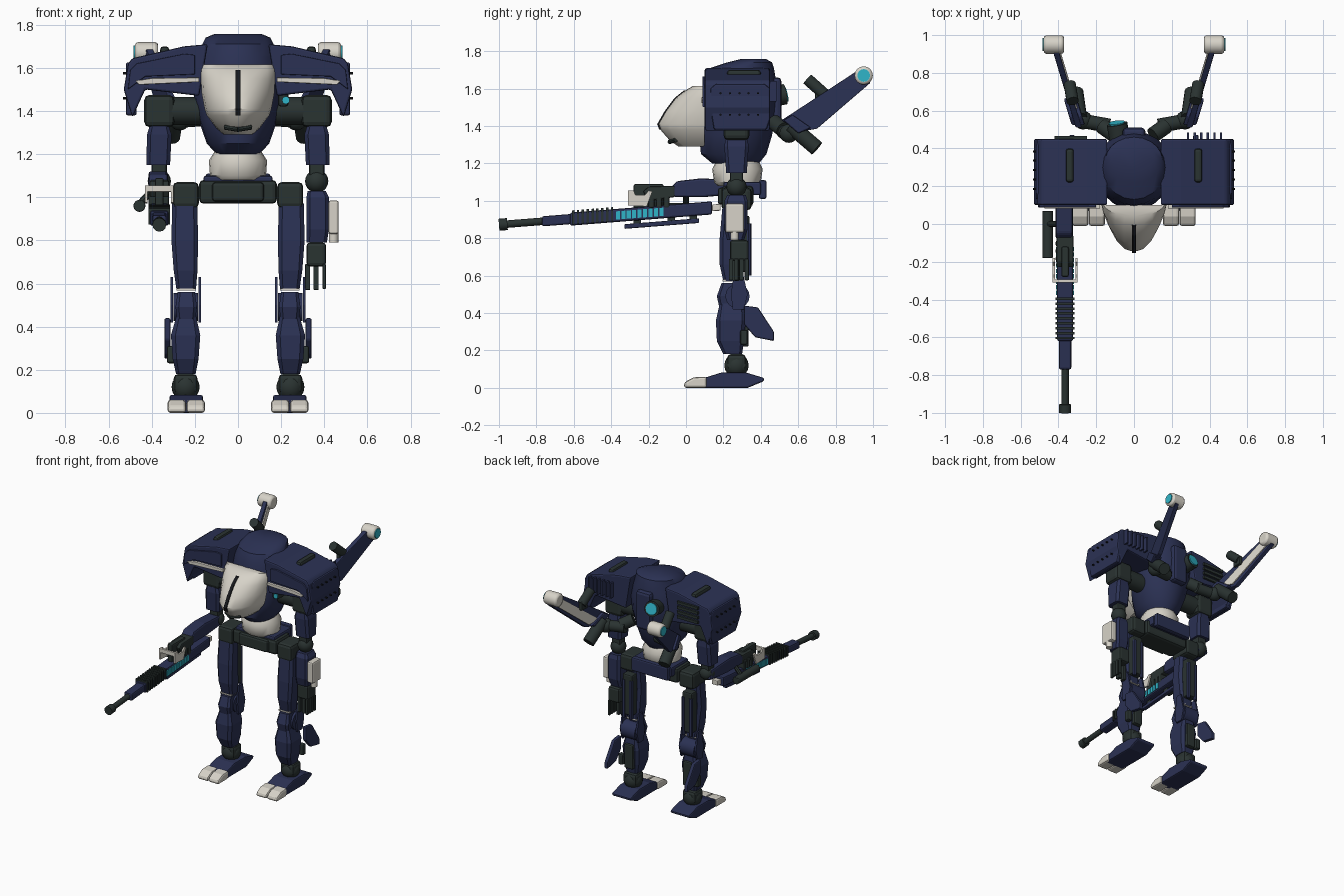
import bpy, bmesh, math
from mathutils import Vector, Matrix


def colour(name, r, g, b):
    m = bpy.data.materials.new(name)
    m.diffuse_color = (r, g, b, 1)
    return m


NAVY = colour("navy", 0.024, 0.031, 0.088)
WHITE = colour("off white", 0.68, 0.65, 0.58)
DARK = colour("dark green grey", 0.023, 0.033, 0.031)
CYAN = colour("cyan", 0.03, 0.46, 0.58)
BLACK = colour("black", 0.008, 0.009, 0.011)


def finish(name, bm, mat, bevel=0.0, smooth=False):
    bmesh.ops.recalc_face_normals(bm, faces=bm.faces)
    me = bpy.data.meshes.new(name)
    bm.to_mesh(me)
    bm.free()
    me.materials.append(mat)
    ob = bpy.data.objects.new(name, me)
    bpy.context.collection.objects.link(ob)
    if smooth:
        bpy.context.view_layer.objects.active = ob
        ob.select_set(True)
        bpy.ops.object.shade_smooth_by_angle(angle=math.radians(38))
        ob.select_set(False)
    if bevel:
        b = ob.modifiers.new("bevel", 'BEVEL')
        b.width, b.segments, b.limit_method = bevel, 2, 'ANGLE'
    return ob


def loft(name, rings, mat, bevel=0.0, smooth=False):
    """Skin a list of closed rings and cap both ends."""
    bm = bmesh.new()
    vs = [[bm.verts.new(p) for p in r] for r in rings]
    n = len(vs[0])
    for a, b in zip(vs, vs[1:]):
        for i in range(n):
            bm.faces.new((a[i], a[(i + 1) % n], b[(i + 1) % n], b[i]))
    bm.faces.new(vs[0])
    bm.faces.new(vs[-1])
    return finish(name, bm, mat, bevel, smooth)


def box(name, x0, x1, y0, y1, z0, z1, mat, bevel=0.01):
    def ring(z):
        return [(x0, y0, z), (x1, y0, z), (x1, y1, z), (x0, y1, z)]
    return loft(name, [ring(z0), ring(z1)], mat, bevel)


def side_prism(name, pts, x0, x1, mat, bevel=0.008):
    """Extrude a (y, z) outline along x."""
    return loft(name, [[(x, y, z) for y, z in pts] for x in (x0, x1)], mat, bevel)


def front_prism(name, pts, y0, y1, mat, bevel=0.01):
    """Extrude an (x, z) outline along y."""
    return loft(name, [[(x, y, z) for x, z in pts] for y in (y0, y1)], mat, bevel)


def rod(name, a, b, r, mat, r2=None, n=16, bevel=0.0):
    a, b = Vector(a), Vector(b)
    d = b - a
    bm = bmesh.new()
    m = Matrix.Translation((a + b) / 2) @ d.to_track_quat('Z', 'Y').to_matrix().to_4x4()
    bmesh.ops.create_cone(bm, cap_ends=True, segments=n, radius1=r,
                          radius2=r if r2 is None else r2, depth=d.length, matrix=m)
    return finish(name, bm, mat, bevel, True)


def ball(name, c, r, mat):
    bm = bmesh.new()
    bmesh.ops.create_uvsphere(bm, u_segments=16, v_segments=10, radius=r,
                              matrix=Matrix.Translation(c))
    return finish(name, bm, mat, 0, True)


def tapered(name, sections, mat, cut=0.3, bevel=0.0):
    """Limb with chamfered corners from (z, x centre, half width, y0, y1)."""
    rings = []
    for z, xc, w, y0, y1 in sections:
        c = cut * w
        rings.append([(xc - w, y0 + c, z), (xc - w + c, y0, z), (xc + w - c, y0, z), (xc + w, y0 + c, z),
                      (xc + w, y1 - c, z), (xc + w - c, y1, z), (xc - w + c, y1, z), (xc - w, y1 - c, z)])
    return loft(name, rings, mat, bevel)


def oval(z, w, y0, y1, n=20):
    return [(w * math.cos(2 * math.pi * i / n),
             (y0 + y1) / 2 + (y1 - y0) / 2 * math.sin(2 * math.pi * i / n), z) for i in range(n)]


# torso and waist
loft("torso", [oval(*s) for s in (
    (1.20, .10, .14, .39), (1.25, .145, .08, .43), (1.35, .18, .07, .46), (1.46, .205, .08, .48),
    (1.56, .205, .09, .49), (1.65, .185, .10, .48), (1.71, .165, .13, .47), (1.74, .15, .22, .46),
    (1.757, .11, .29, .43))], NAVY, smooth=True)
loft("waist", [oval(*s) for s in ((1.08, .11, .17, .38), (1.10, .13, .15, .40), (1.17, .135, .14, .41),
                                  (1.21, .11, .16, .39))], WHITE, smooth=True)
box("torso_spine", -.06, .06, .44, .51, 1.38, 1.66, NAVY, .02)

# pointed visor with dark central slit
VIS = [(1.29, .065, -.04), (1.32, .10, -.085), (1.38, .145, -.137), (1.41, .155, -.148), (1.48, .168, -.108),
       (1.55, .172, -.055), (1.59, .170, -.005), (1.615, .160, .04)]
loft("visor", [[(w * math.sin(a), .10 - (.10 - f) * math.cos(a) ** 1.25, z)
                for a in [math.radians(-89.9 + 17.98 * i) for i in range(11)]] for z, w, f in VIS],
     WHITE, smooth=True)
slit = VIS[2:-1]
side_prism("visor_slit", [(f - .006, z) for z, w, f in slit] + [(f + .03, z) for z, w, f in slit[::-1]],
           -.011, .011, BLACK, 0)
for s in (-1, 1):
    rod("visor_grille", (0, -.088, 1.315), (s * .06, -.055, 1.325), .012, DARK, n=8)

# pelvis
box("pelvis_bar", -.18, .18, .19, .36, .97, 1.08, DARK, .02)
box("pelvis_upper", -.16, .16, .20, .40, 1.03, 1.10, NAVY)
box("pelvis_rear_plate", -.15, .15, .39, .43, 1.01, 1.11, NAVY)
box("pelvis_front_block", -.12, .12, .17, .21, .98, 1.07, DARK, .015)

# rear nozzle and sensor beside the visor
rod("rear_nozzle", (-.07, .42, 1.55), (-.09, .53, 1.57), .055, DARK)
rod("rear_nozzle_glow", (-.09, .53, 1.57), (-.091, .538, 1.572), .042, CYAN)
box("sensor_pod", .185, .235, .13, .24, 1.42, 1.60, DARK, .015)
for z in (1.45, 1.56):
    rod("sensor_lens", (.222, .13, z), (.222, .122, z), .018, CYAN, n=12)

for s in (-1, 1):
    side = "left_" if s > 0 else "right_"

    # shoulder armour
    front_prism(side + "shoulder_armour", [(s * x, z) for x, z in (
        (.14, 1.71), (.25, 1.70), (.49, 1.645), (.51, 1.62), (.53, 1.50), (.49, 1.37), (.43, 1.50),
        (.18, 1.47))], .10, .45, NAVY, .01)
    front_prism(side + "shoulder_rim", [(s * x, z) for x, z in (
        (.20, 1.66), (.25, 1.665), (.47, 1.62), (.50, 1.59), (.51, 1.50), (.43, 1.56), (.20, 1.57))],
        .088, .11, NAVY, .004)
    front_prism(side + "shoulder_stripe", [(s * x, z) for x, z in (
        (.18, 1.555), (.40, 1.552), (.475, 1.54), (.46, 1.522), (.18, 1.535))], .082, .12, WHITE, .003)
    side_prism(side + "shoulder_outer_panel", [(.13, 1.50), (.13, 1.60), (.16, 1.625), (.42, 1.625), (.45, 1.60),
               (.45, 1.44), (.43, 1.38), (.15, 1.38)], s * .47, s * .52, NAVY)
    for z in (1.46, 1.575):
        for i in range(5):
            y = .185 + .05 * i
            rod(side + "armour_bolt", (s * .51, y, z), (s * .534, y, z), .006, BLACK, n=6)
    box(side + "shoulder_top_vent", s * .34 - .021, s * .34 + .021, .22, .40, 1.66, 1.70, DARK, .015)
    if s > 0:
        for i in range(6):
            box("left_rear_fin", .28 + .035 * i, .292 + .035 * i, .44, .485, 1.53, 1.64, NAVY, 0)
    else:
        for i in range(4):
            box("right_rear_louvre", -.42, -.25, .44, .465, 1.52 + .035 * i, 1.54 + .035 * i, DARK, 0)

    # shoulder joint and upper arm
    rod(side + "shoulder_axle", (s * .15, .27, 1.40), (s * .35, .27, 1.40), .065, DARK)
    box(side + "shoulder_joint", s * .365 - .07, s * .365 + .07, .20, .34, 1.325, 1.475, DARK, .025)
    tapered(side + "upper_arm", [(1.15, s * .37, .055, .215, .325), (1.29, s * .365, .057, .205, .335),
                                 (1.33, s * .365, .045, .21, .33)], NAVY)
    ball(side + "elbow", (s * .365, .27, 1.075), .054, DARK)
    box(side + "elbow_link", s * .365 - .035, s * .365 + .035, .235, .305, 1.08, 1.16, DARK)

    # rear wing with white inner face
    def wing(pts, off, th):
        return [[(s * (.285 + (y - .54) * .3 + off + t), y, z) for y, z in pts] for t in (0, th)]
    outline = [(.51, 1.43), (.61, 1.37), (.70, 1.385), (.985, 1.63), (.95, 1.69), (.90, 1.685)]
    loft(side + "wing", wing(outline, 0, .032), NAVY, .004)
    loft(side + "wing_inner_face", wing([(.60, 1.42), (.68, 1.40), (.96, 1.63), (.91, 1.665)], -.008, .009),
         WHITE)
    loft(side + "wing_root", wing([(.52, 1.43), (.57, 1.46), (.67, 1.39), (.60, 1.36)], -.02, .07), NAVY, .008)
    rod(side + "wing_arm", (s * .10, .47, 1.42), (s * .17, .52, 1.38), .042, DARK)
    rod(side + "wing_arm_outer", (s * .13, .52, 1.37), (s * .27, .545, 1.36), .038, DARK)
    ball(side + "wing_hinge", (s * .27, .55, 1.36), .05, DARK)
    rod(side + "wing_lower_thruster", (s * .29, .56, 1.40), (s * .31, .70, 1.28), .042, DARK)
    rod(side + "wing_upper_thruster", (s * .325, .65, 1.65), (s * .34, .74, 1.57), .032, DARK)
    box(side + "thruster_mount", s * .335 - .015, s * .335 + .015, .69, .76, 1.53, 1.60, DARK)
    rod(side + "wing_tip", (s * .37, .95, 1.67), (s * .478, .95, 1.67), .049, WHITE, bevel=.014)
    rod(side + "wing_tip_glow", (s * .478, .95, 1.67), (s * .484, .95, 1.67), .034, CYAN)

    # thigh
    box(side + "hip", s * .242 - .06, s * .242 + .06, .19, .35, .95, 1.07, DARK, .02)
    tapered(side + "thigh", [(.57, s * .24, .045, .20, .29), (.66, s * .243, .055, .18, .29),
                             (.80, s * .247, .062, .18, .28), (.97, s * .247, .058, .195, .29)], NAVY)
    box(side + "thigh_rear", s * .245 - .04, s * .245 + .04, .27, .34, .62, .92, DARK)
    for x in (.215, .275):
        rod(side + "thigh_piston", (s * x, .335, .60), (s * x, .335, .88), .014, NAVY, n=8)

    # knee
    rod(side + "knee_axle", (s * .185, .275, .49), (s * .30, .275, .49), .065, NAVY)
    tapered(side + "knee_cap", [(.42, s * .24, .04, .18, .28), (.49, s * .24, .05, .165, .28),
                                (.56, s * .24, .04, .19, .28)], NAVY)
    box(side + "knee_band", s * .24 - .045, s * .24 + .045, .195, .29, .568, .578, WHITE, 0)
    for x in (.177, .307):
        side_prism(side + "knee_plate", [(.25, .42), (.31, .42), (.33, .50), (.30, .63), (.26, .63), (.24, .5)],
                   s * x - .006, s * x + .006, NAVY, 0)

    # shin with outer fin
    tapered(side + "shin", [(.18, s * .242, .045, .20, .30), (.25, s * .243, .060, .165, .31),
                            (.36, s * .243, .068, .16, .32), (.45, s * .24, .045, .18, .31)], NAVY)
    box(side + "calf", s * .24 - .035, s * .24 + .035, .29, .335, .22, .40, DARK)
    side_prism(side + "shin_fin", [(.31, .44), (.385, .43), (.47, .30), (.472, .25), (.37, .27), (.31, .34)],
               s * .313, s * .342, NAVY)
    box(side + "fin_mount", s * .31 - .02, s * .31 + .02, .29, .33, .23, .31, DARK)

    # ankle and foot
    ball(side + "ankle", (s * .243, .27, .12), .065, DARK)
    box(side + "ankle_block", s * .243 - .055, s * .243 + .055, .22, .32, .09, .18, DARK, .02)
    side_prism(side + "foot", [(.07, 0), (.07, .045), (.19, .082), (.32, .082), (.42, .052), (.415, .035), (.33, 0)],
               s * .24 - .078, s * .24 + .078, NAVY, .015)
    for x in (.196, .284):
        side_prism(side + "toe", [(-.012, .003), (-.008, .03), (.04, .056), (.11, .06), (.11, 0), (0, 0)],
                   s * x - .042, s * x + .042, WHITE, .012)

# hanging left forearm and hand
tapered("left_forearm", [(.79, .365, .047, .22, .31), (.85, .37, .052, .205, .33), (1.00, .37, .052, .205, .33),
                         (1.03, .365, .042, .22, .32)], NAVY)
box("left_forearm_pod", .42, .467, .21, .31, .83, .985, WHITE, .01)
rod("left_pod_nozzle", (.443, .26, .79), (.443, .26, .84), .022, WHITE)
box("left_palm", .318, .408, .235, .335, .68, .79, DARK, .015)
for i in range(4):
    box("left_finger", .392, .408, .23 + .028 * i, .252 + .028 * i, .575, .69, DARK, .004)
for x in (.323, .362):
    box("left_finger", x - .012, x + .012, .25, .285, .57, .69, DARK, .004)

# raised right forearm and hand
side_prism("right_forearm", [(.31, 1.04), (.29, 1.11), (.08, 1.12), (-.05, 1.105), (-.08, 1.07), (-.07, 1.02),
                             (.1, 1.02)], -.415, -.325, NAVY, .012)
side_prism("right_hand", [(-.06, 1.02), (-.06, 1.08), (-.2, 1.075), (-.23, 1.05), (-.2, 1.0)], -.41, -.32, DARK)
for i in range(3):
    box("right_finger", -.415, -.32, -.20 + .04 * i, -.168 + .04 * i, .96, 1.04, DARK)
rod("forearm_canister", (-.457, -.18, .96), (-.457, .07, .96), .028, DARK, bevel=.005)
rod("canister_strut", (-.457, 0, .97), (-.38, 0, 1.05), .015, DARK, n=8)

# rifle along a gently rising axis
GX = -.365


def gz(y):
    return .872 + (y + 1) * .079


def gun(name, y0, y1, lo, hi, w, mat, bevel=.006, x=GX):
    return side_prism(name, [(y0, gz(y0) + lo), (y0, gz(y0) + hi), (y1, gz(y1) + hi), (y1, gz(y1) + lo)],
                      x - w, x + w, mat, bevel)


rod("rifle_muzzle", (GX, -1, gz(-1)), (GX, -.955, gz(-.955)), .032, DARK, n=12)
rod("rifle_barrel", (GX, -.96, gz(-.96)), (GX, -.74, gz(-.74)), .02, DARK, n=12)
gun("rifle_fore", -.77, -.55, -.027, .027, .033, NAVY, .01)
gun("rifle_body", -.62, .14, -.035, .035, .042, NAVY, .01)
gun("rifle_under_rail", -.33, .07, -.075, -.05, .015, NAVY)
for y in (-.28, -.1, .02):
    gun("rail_post", y, y + .04, -.055, -.03, .012, DARK, 0)
for i in range(9):
    gun("barrel_rib", -.61 + .026 * i, -.597 + .026 * i, -.03, .046, .05, DARK, 0)
for i in range(9):
    for sx in (-1, 1):
        gun("energy_cell", -.375 + .029 * i, -.353 + .029 * i, -.022, .022, .004, CYAN, 0, GX + sx * .043)
gun("rifle_stock_cap", .14, .185, -.018, .018, .025, WHITE)
box("rifle_sight", GX - .02, GX + .02, -.28, -.12, .955, 1.09, DARK)
box("guard_front_bar", -.43, -.30, -.31, -.293, 1.025, 1.055, WHITE, .003)
for x in (-.425, -.305):
    side_prism("guard_plate", [(-.31, .975), (-.31, 1.055), (-.28, 1.055), (-.27, 1.03), (-.22, 1.03), (-.2, 1.055),
                               (-.18, 1.05), (-.21, .97)], x - .006, x + .006, WHITE, 0)
